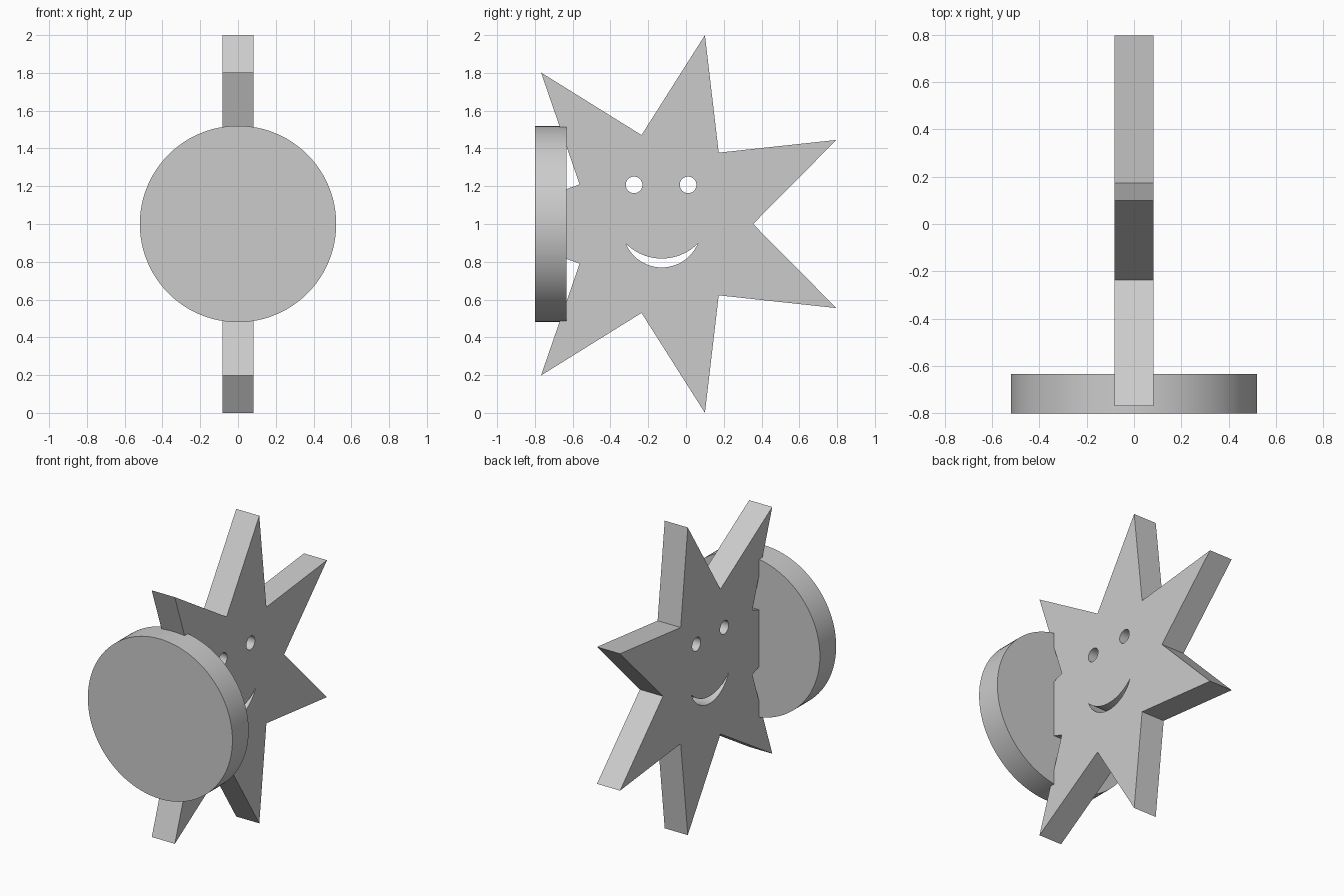
import bpy, bmesh, math
from math import sin, cos, pi, radians
from mathutils import Matrix

cube = bpy.data.objects.get("Cube")
if cube:
    bpy.data.objects.remove(cube, do_unlink=True)

GREY = (0.6, 0.6, 0.6, 1)
grey = bpy.data.materials.new("plain grey")
grey.use_nodes = True
grey.diffuse_color = GREY
grey.node_tree.nodes["Principled BSDF"].inputs["Base Color"].default_value = GREY

CY, CZ = -0.128, 1.0        # centre of the star in the y-z plane
OUTER, INNER = 1.0257, 0.483
POINTS = 7
HALF = 0.083                # half the star's thickness
BACK, FRONT = -0.633, -0.8  # the disc's two faces


def finish(name, bm):
    mesh = bpy.data.meshes.new(name)
    bm.to_mesh(mesh)
    bm.free()
    mesh.materials.clear()
    mesh.materials.append(grey)
    obj = bpy.data.objects.new(name, mesh)
    bpy.context.collection.objects.link(obj)
    bpy.ops.object.select_all(action='DESELECT')
    obj.select_set(True)
    bpy.context.view_layer.objects.active = obj
    bpy.ops.object.shade_smooth_by_angle(angle=radians(30))
    return obj


def circle(y, z, r, n=32):
    return [(y + r * cos(2 * pi * i / n), z + r * sin(2 * pi * i / n)) for i in range(n)]


def sagging_arc(y, z, half, sag, n=24):
    """Arc hanging below a chord, from its left end to its right end."""
    r = (half * half + sag * sag) / (2 * sag)
    a = math.asin(half / r)
    steps = [a * (2 * i / n - 1) for i in range(n + 1)]
    return [(y + r * sin(t), z + r - sag - r * cos(t)) for t in steps]


# Star outline; the point facing the disc is cut off inside it
star = []
for i in range(2 * POINTS):
    a = pi + pi * i / POINTS
    r = INNER if i % 2 else OUTER
    if i:
        star.append((CY + r * cos(a), CZ + r * sin(a)))
cut = -0.72
(y0, z0) = star[0]
tip = CY - OUTER
dz = (CZ - z0) * (cut - tip) / (y0 - tip)
star += [(cut, CZ + dz), (cut, CZ - dz)]

# Eye holes and smile
eyes = [circle(CY - 0.004 + s * 0.143, 1.207, 0.044) for s in (-1, 1)]
lower = sagging_arc(CY, 0.897, 0.191, 0.127)
upper = sagging_arc(CY, 0.897, 0.191, 0.08)
smile = lower + upper[-2:0:-1]

# Fill the outline around the holes and give it thickness
curve = bpy.data.curves.new("star_outline", 'CURVE')
curve.dimensions = '2D'
curve.fill_mode = 'BOTH'
curve.extrude = HALF
for loop in [star, smile] + eyes:
    spline = curve.splines.new('POLY')
    spline.points.add(len(loop) - 1)
    for point, (y, z) in zip(spline.points, loop):
        point.co = (y, z, 0, 1)
    spline.use_cyclic_u = True
outline = bpy.data.objects.new("star_outline", curve)
bpy.context.collection.objects.link(outline)
filled = outline.evaluated_get(bpy.context.evaluated_depsgraph_get()).to_mesh()
bm = bmesh.new()
bm.from_mesh(filled)
bpy.data.objects.remove(outline, do_unlink=True)
bmesh.ops.remove_doubles(bm, verts=bm.verts, dist=0.0001)
bmesh.ops.recalc_face_normals(bm, faces=bm.faces)
bmesh.ops.transform(bm, verts=bm.verts,
                    matrix=Matrix.Rotation(pi / 2, 4, 'Z') @ Matrix.Rotation(pi / 2, 4, 'X'))
finish("smiling_star", bm)

# Round disc on the front
bm = bmesh.new()
bmesh.ops.create_cone(bm, cap_ends=True, segments=96, radius1=0.52, radius2=0.52,
                      depth=BACK - FRONT,
                      matrix=Matrix.Translation((0, (BACK + FRONT) / 2, CZ))
                      @ Matrix.Rotation(pi / 2, 4, 'X'))
finish("round_base", bm)
